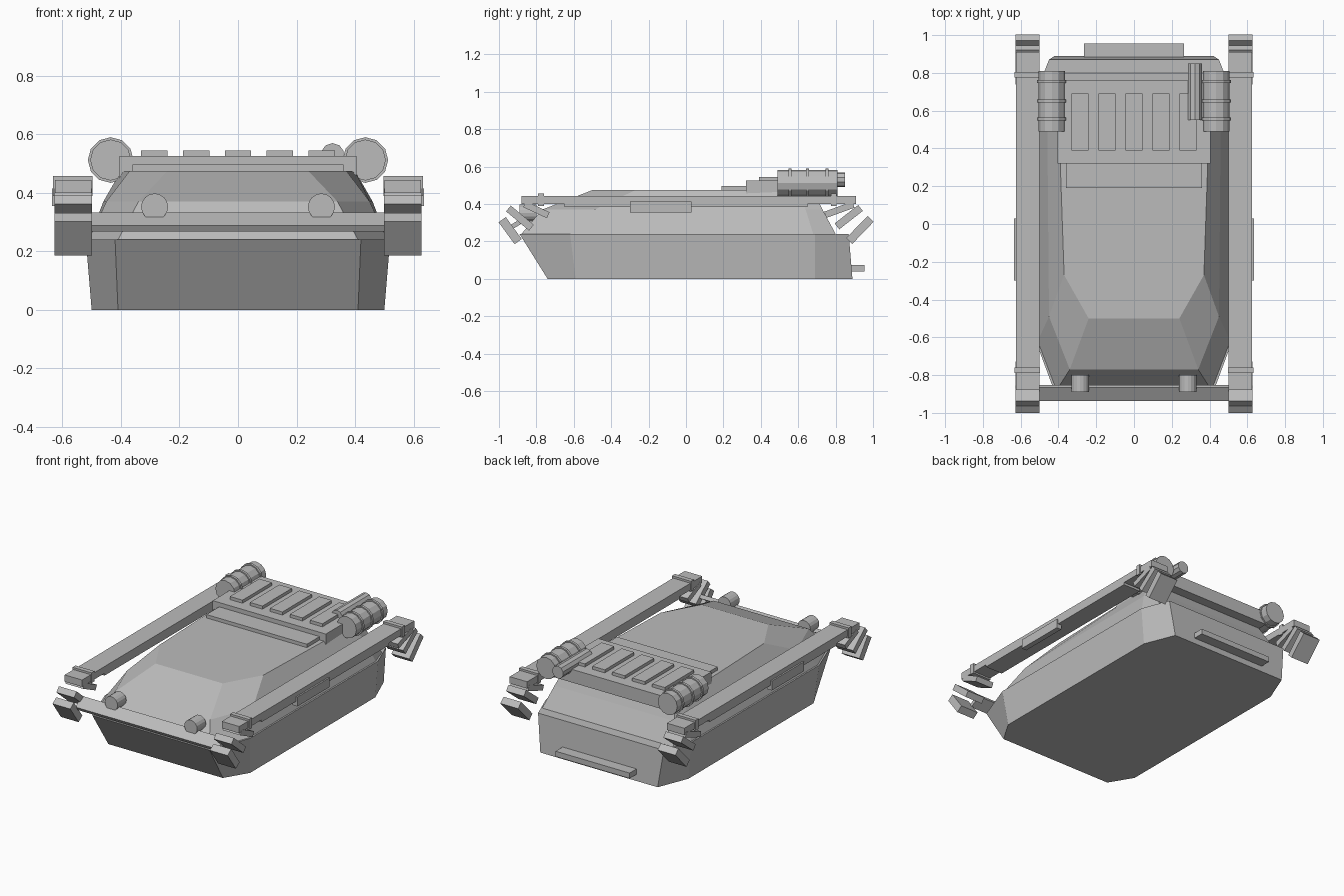
import bpy, bmesh, math
from mathutils import Matrix

cube = bpy.data.objects.get("Cube")
if cube:
    bpy.data.objects.remove(cube, do_unlink=True)

grey = bpy.data.materials.new("plain grey")
grey.use_nodes = True
grey.diffuse_color = (0.5, 0.5, 0.5, 1)
grey.node_tree.nodes["Principled BSDF"].inputs["Base Color"].default_value = grey.diffuse_color


def finish(name, bm):
    bmesh.ops.recalc_face_normals(bm, faces=bm.faces[:])
    mesh = bpy.data.meshes.new(name)
    bm.to_mesh(mesh)
    bm.free()
    mesh.materials.append(grey)
    obj = bpy.data.objects.new(name, mesh)
    bpy.context.scene.collection.objects.link(obj)
    return obj


def loft(name, rings):
    """Skin stacked outlines; each is half an outline, mirrored across x."""
    bm = bmesh.new()
    loops = []
    for z, half in rings:
        outline = half + [(-x, y) for x, y in reversed(half)]
        loops.append([bm.verts.new((x, y, z)) for x, y in outline])
    for low, high in zip(loops, loops[1:]):
        for i in range(len(low)):
            j = (i + 1) % len(low)
            bm.faces.new((low[i], low[j], high[j], high[i]))
    bm.faces.new(loops[0])
    bm.faces.new(loops[-1])
    return finish(name, bm)


def box(name, xs, ys, zs):
    bm = bmesh.new()
    bmesh.ops.create_cube(bm, size=1)
    spans = (xs, ys, zs)
    for v in bm.verts:
        v.co = [(a + b) / 2 + c * (b - a) for (a, b), c in zip(spans, v.co)]
    return finish(name, bm)


def slab(name, x, width, y, z, length, thick, slope):
    """Box whose long axis is tilted about x by slope degrees."""
    bm = bmesh.new()
    bmesh.ops.create_cube(bm, size=1)
    place = (Matrix.Translation((x, y, z)) @ Matrix.Rotation(math.radians(slope), 4, "X")
             @ Matrix.Diagonal((width, length, thick, 1)))
    bmesh.ops.transform(bm, matrix=place, verts=bm.verts[:])
    return finish(name, bm)


def tube(name, x, z, radius, front, back, sides=12):
    """Cylinder lying along y."""
    bm = bmesh.new()
    bmesh.ops.create_cone(bm, cap_ends=True, segments=sides, radius1=radius,
                          radius2=radius, depth=back - front)
    place = Matrix.Translation((x, (front + back) / 2, z)) @ Matrix.Rotation(math.pi / 2, 4, "X")
    bmesh.ops.transform(bm, matrix=place, verts=bm.verts[:])
    return finish(name, bm)


# Lower hull and faceted superstructure
loft("lower_hull", [
    (0, [(0.41, -0.74), (0.5, -0.59), (0.5, 0.69), (0.42, 0.89)]),
    (0.24, [(0.42, -0.89), (0.52, -0.62), (0.52, 0.69), (0.45, 0.87)]),
])
loft("upper_hull", [
    (0.24, [(0.41, -0.88), (0.51, -0.62), (0.51, 0.68), (0.47, 0.8)]),
    (0.37, [(0.34, -0.77), (0.45, -0.49), (0.46, 0.64), (0.43, 0.73)]),
    (0.475, [(0.24, -0.5), (0.37, -0.27), (0.4, 0.6), (0.39, 0.68)]),
])

# Roof deck with cooling slats
box("roof_step", (-0.36, 0.36), (0.19, 0.34), (0.45, 0.497))
box("engine_deck", (-0.405, 0.405), (0.32, 0.76), (0.44, 0.525))
for i in range(-2, 3):
    x = i * 0.143
    box("deck_slat", (x - 0.045, x + 0.045), (0.39, 0.69), (0.51, 0.545))
tube("exhaust_tube", 0.323, 0.53, 0.04, 0.55, 0.85, 10)

# Cross bars at the nose and tail
slab("nose_bar", 0, 1.02, -0.895, 0.3, 0.085, 0.025, 31)
box("rear_bumper", (-0.265, 0.265), (0.86, 0.955), (0.04, 0.075))

# Mud flap sections: y, z, length, thickness, slope
flaps = [
    (-0.94, 0.258, 0.145, 0.047, -54), (-0.888, 0.325, 0.16, 0.04, -40),
    (-0.8, 0.37, 0.14, 0.035, -25), (0.93, 0.262, 0.165, 0.045, 46),
    (0.87, 0.33, 0.16, 0.04, 38), (0.82, 0.37, 0.16, 0.035, 20),
]

for side, label in ((1, "left"), (-1, "right")):
    # Fender rail, its lower strip and side plate
    rail_x = side * 0.563
    rail = sorted((side * 0.5, side * 0.625))
    box(label + "_fender_rail", rail, (-0.88, 0.91), (0.4, 0.444))
    box(label + "_rail_strip", rail, (-0.65, 0.65), (0.385, 0.405))
    box(label + "_side_plate", sorted((side * 0.6, side * 0.635)), (-0.3, 0.03), (0.355, 0.415))
    for y in (-0.775, 0.79):
        box(label + "_rail_clamp", sorted((side * 0.497, side * 0.632)),
            (y - 0.015, y + 0.015), (0.39, 0.457))
    for y, z, length, thick, slope in flaps:
        slab(label + "_mud_flap", rail_x, 0.127, y, z, length, thick, slope)
    # Banded fuel drum and headlamp
    tube(label + "_fuel_drum", side * 0.435, 0.512, 0.07, 0.49, 0.81)
    for y in (0.555, 0.65, 0.755):
        tube(label + "_drum_band", side * 0.435, 0.512, 0.078, y - 0.008, y + 0.008)
    tube(label + "_headlamp", side * 0.285, 0.352, 0.046, -0.89, -0.8, 16)
